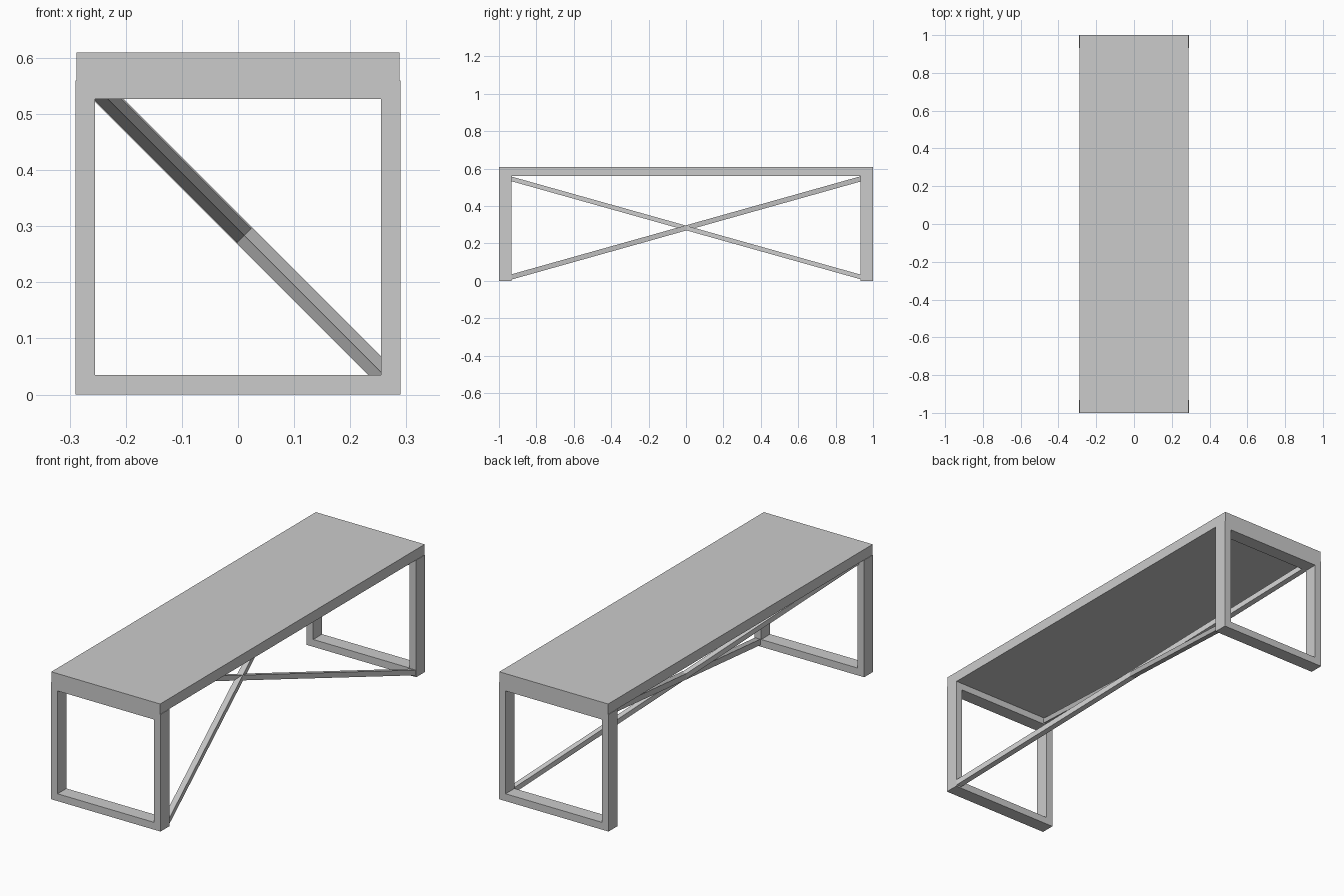
import bpy

if "Cube" in bpy.data.objects:
    bpy.data.objects.remove(bpy.data.objects["Cube"])

TOP, LEG_H, HALF_W, HALF_L = 0.61, 0.56, 0.29, 1.0
BAR, DEPTH = 0.035, 0.067


def add_mesh(name, verts, faces):
    mesh = bpy.data.meshes.new(name)
    mesh.from_pydata(verts, [], faces)
    mesh.update()
    obj = bpy.data.objects.new(name, mesh)
    bpy.context.collection.objects.link(obj)
    return obj


def rect(x0, x1, z0, z1, y):
    return [(x0, y, z0), (x1, y, z0), (x1, y, z1), (x0, y, z1)]


def prism(name, front, back):
    """Join two four-sided end sections into a closed bar."""
    sides = [(i, i + 4, (i + 1) % 4 + 4, (i + 1) % 4) for i in range(4)]
    return add_mesh(name, front + back, [(0, 1, 2, 3), (7, 6, 5, 4)] + sides)


def leg_frame(name, y0, y1):
    """Rectangular loop: outer and inner outlines at both depths."""
    verts = []
    for y in (y0, y1):
        verts += rect(-HALF_W, HALF_W, 0, LEG_H, y)
        verts += rect(-HALF_W + BAR, HALF_W - BAR, BAR, LEG_H - BAR + 0.002, y)
    faces = []
    for i in range(4):
        j = (i + 1) % 4
        faces += [(i, j, j + 4, i + 4), (i + 8, i + 12, j + 12, j + 8),
                  (i, i + 8, j + 8, j), (i + 4, j + 4, j + 12, i + 12)]
    return add_mesh(name, verts, faces)


def brace(name, side, size):
    """Bar running from the low +x corner at y = side to the high -x corner."""
    y, h, cx, cz, run = HALF_L - DEPTH, size / 2, 0.012, 0.283, 0.262

    def section(y_pos):
        s = run if y_pos * side > 0 else -run
        return rect(cx + s - h, cx + s + h, cz - s - h, cz - s + h, y_pos)
    return prism(name, section(-y), section(y))


# Bench top
prism("bench_top",
      rect(-0.288, 0.288, LEG_H, TOP, -HALF_L),
      rect(-0.288, 0.288, LEG_H, TOP, HALF_L))

# End frames
leg_frame("front_leg_frame", -HALF_L, -HALF_L + DEPTH)
leg_frame("back_leg_frame", HALF_L - DEPTH, HALF_L)

# Crossed diagonal braces
brace("brace_front_low", -1, 0.028)
brace("brace_back_low", 1, 0.025)
